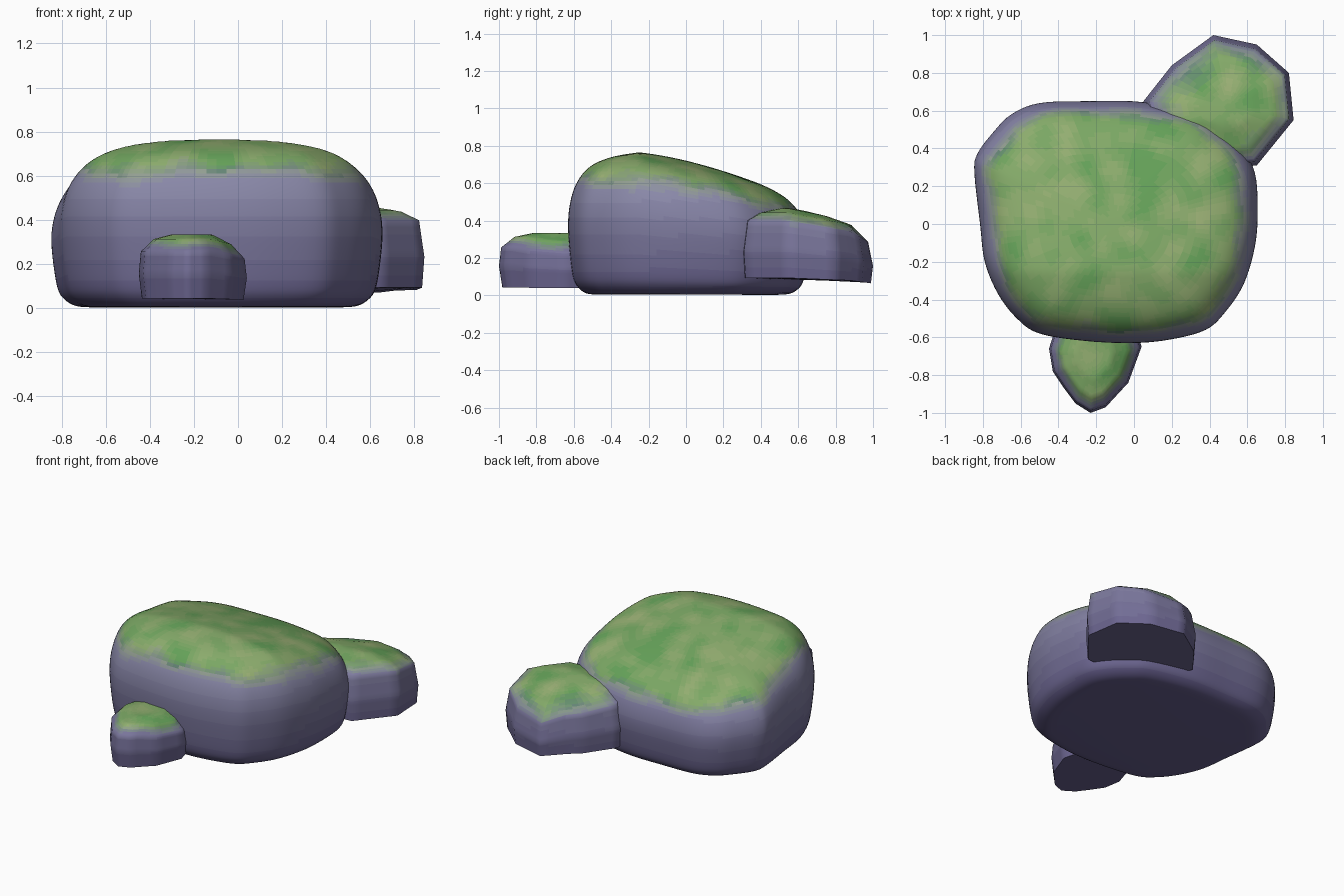
import bpy, bmesh
from mathutils import Vector, noise

if "Cube" in bpy.data.objects:
    bpy.data.objects.remove(bpy.data.objects["Cube"])

ROCK_LOW = Vector((0.13, 0.11, 0.26))
ROCK = Vector((0.25, 0.245, 0.39))
MOSS = Vector((0.13, 0.36, 0.10))
MOSS_LIGHT = Vector((0.33, 0.44, 0.18))


def clamp(v):
    return max(0.0, min(1.0, v))


def catmull(pts, n, closed):
    """Smooth a list of points, n samples per segment."""
    p = [Vector(q) for q in pts]
    k, out = len(p), []
    for i in range(k if closed else k - 1):
        ids = [i - 1, i, i + 1, i + 2]
        a, b, c, d = [p[j % k] if closed else p[max(0, min(k - 1, j))] for j in ids]
        for s in range(n):
            t = s / n
            out.append(0.5 * (2 * b + (c - a) * t + (2 * a - 5 * b + 4 * c - d) * t * t
                              + (3 * b - a - 3 * c + d) * t ** 3))
    return out if closed else out + [p[-1]]


def linear(pts, n, closed):
    """Split each straight segment in n pieces."""
    p = [Vector(q) for q in pts]
    k = len(p)
    out = [p[i].lerp(p[(i + 1) % k], s / n) for i in range(k if closed else k - 1) for s in range(n)]
    return out if closed else out + [p[-1]]


def tint_material(moss, tone, steps=6):
    """Material for a quantised rock-to-moss blend."""
    m, t = round(moss * steps), round(tone * steps)
    name = f"stone_{m}_{t}"
    mat = bpy.data.materials.get(name)
    if not mat:
        mat = bpy.data.materials.new(name)
        f = t / steps
        col = ROCK_LOW.lerp(ROCK, f).lerp(MOSS.lerp(MOSS_LIGHT, f), m / steps)
        mat.diffuse_color = (*col, 1)
        mat.use_nodes = True
        mat.node_tree.nodes["Principled BSDF"].inputs["Base Color"].default_value = mat.diffuse_color
    return mat


def stone(name, outline, centre, profile, height, moss_at, angle):
    """Loft an outline through (scale, height fraction) rings."""
    c = Vector(centre)
    bm = bmesh.new()
    rings = []
    for s, h in profile:
        ring = []
        for p in outline:
            q = c + (p - c) * s
            ring.append(bm.verts.new((q.x, q.y, h * height(q.x, q.y))))
        rings.append(ring)
    n = len(outline)
    for a, b in zip(rings, rings[1:]):
        for i in range(n):
            j = (i + 1) % n
            bm.faces.new((a[i], a[j], b[j], b[i]))
    bm.faces.new(rings[0])
    bm.faces.new(rings[-1])
    bmesh.ops.recalc_face_normals(bm, faces=bm.faces)

    me = bpy.data.meshes.new(name)
    slots = {}
    for f in bm.faces:
        p = f.calc_center_median()
        frac = p.z / height(p.x, p.y)
        moss = clamp((frac - moss_at + 0.06 * noise.noise(p * 6)) / 0.12 + 0.5)
        patch = clamp(0.45 + 0.75 * noise.noise(p * 7 + Vector((3, 1, 0))))
        tone = patch if moss > 0.5 else clamp(p.z / 0.55)
        mat = tint_material(moss, tone)
        if mat.name not in slots:
            slots[mat.name] = len(slots)
            me.materials.append(mat)
        f.material_index = slots[mat.name]
    bm.to_mesh(me)
    bm.free()
    ob = bpy.data.objects.new(name, me)
    bpy.context.collection.objects.link(ob)
    bpy.ops.object.select_all(action='DESELECT')
    ob.select_set(True)
    bpy.context.view_layer.objects.active = ob
    bpy.ops.object.shade_smooth_by_angle(angle=angle)


# Main boulder: rounded block whose top slopes down to the back
boulder = [(-0.845, 0.27), (-0.83, 0.37), (-0.75, 0.48), (-0.65, 0.58), (-0.5, 0.64), (-0.25, 0.65),
           (0.05, 0.645), (0.35, 0.58), (0.47, 0.5), (0.57, 0.4), (0.64, 0.27), (0.655, 0.07),
           (0.64, -0.12), (0.58, -0.32), (0.48, -0.47), (0.38, -0.56), (0.2, -0.61), (0, -0.63),
           (-0.25, -0.62), (-0.5, -0.58), (-0.62, -0.5), (-0.72, -0.37), (-0.79, -0.2), (-0.815, 0)]
side = [(0.75, 0.005), (0.85, 0.015), (0.92, 0.06), (0.96, 0.13), (0.985, 0.28), (1, 0.46),
        (0.99, 0.6), (0.95, 0.73), (0.88, 0.83), (0.78, 0.9), (0.62, 0.95), (0.4, 0.98),
        (0.2, 0.995), (0.04, 1)]
stone("boulder", catmull(boulder, 5, True), (-0.1, 0), catmull(side, 4, False),
      lambda x, y: min(0.78, 0.72 - 0.24 * y), 0.79, 1.2)

# Back right rock: low-poly, top sloping down and away
back = [(0.05, 0.65), (0.2, 0.84), (0.42, 1.0), (0.65, 0.95), (0.82, 0.80), (0.845, 0.55),
        (0.65, 0.31), (0.4, 0.29), (0.1, 0.45)]
stone("back_rock", linear(back, 5, True), (0.5, 0.62),
      linear([(0.97, 0.2), (1, 0.5), (0.93, 0.86), (0.7, 0.95), (0.35, 1), (0.05, 1.01)], 5, False),
      lambda x, y: min(0.465, 0.45 - 0.2 * (y - 0.62), 0.42 - 0.7 * (y - 0.85)), 0.91, 1.0)

# Front rock: small low-poly stone, lower on its right
front = [(-0.45, -0.66), (-0.43, -0.78), (-0.37, -0.87), (-0.31, -0.95), (-0.23, -1.0),
         (-0.15, -0.97), (-0.03, -0.84), (0.04, -0.65), (0, -0.5), (-0.2, -0.4), (-0.4, -0.5)]
stone("front_rock", linear(front, 4, True), (-0.21, -0.7),
      linear([(0.94, 0.13), (1, 0.47), (0.96, 0.77), (0.72, 0.94), (0.4, 1), (0.05, 1)], 5, False),
      lambda x, y: min(0.333, 0.333 - 0.28 * (x + 0.12)), 0.87, 1.0)
